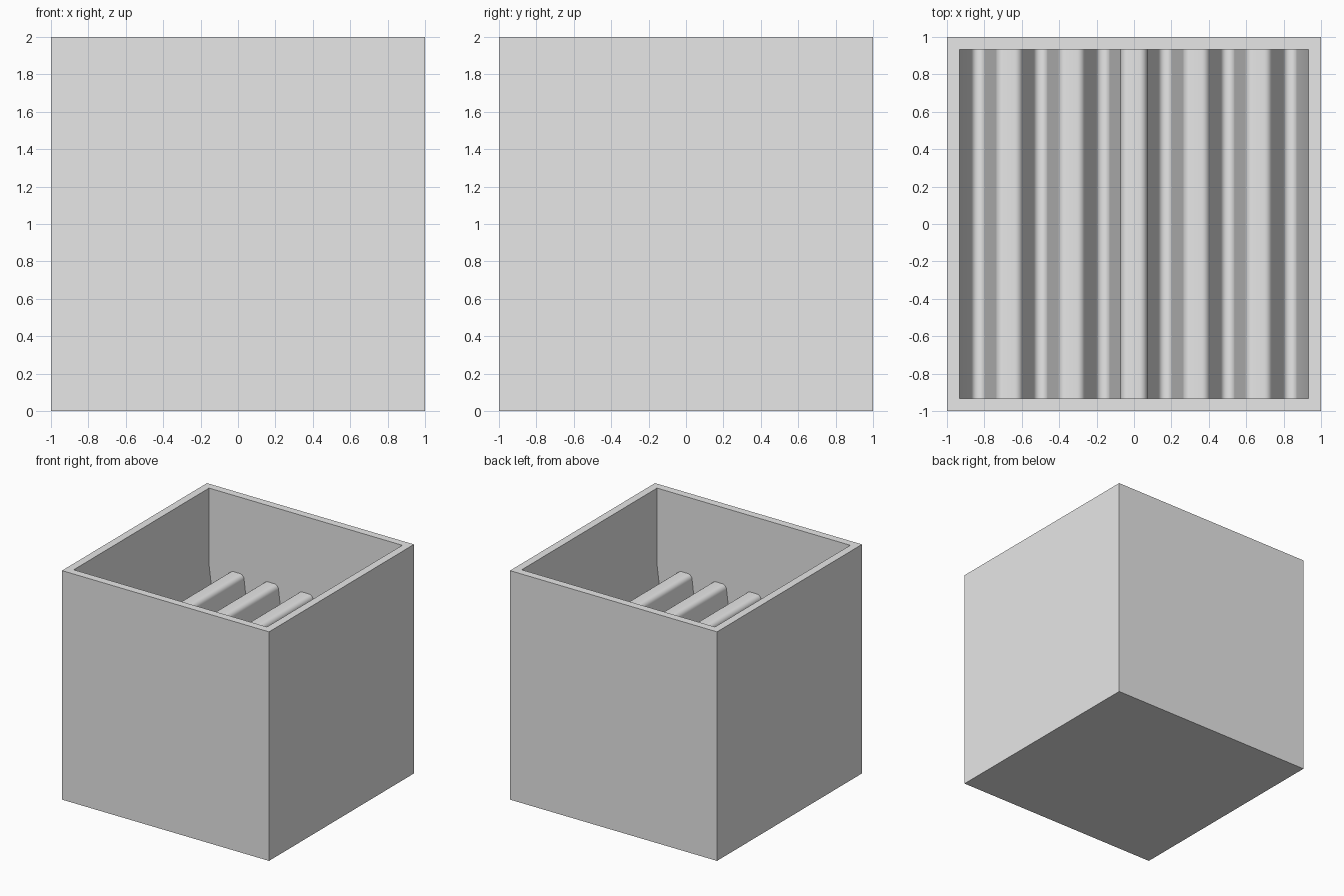
import bpy
import bmesh

old = bpy.data.objects.get("Cube")
if old:
    bpy.data.objects.remove(old, do_unlink=True)

UNIT = 1 / 15            # wall thickness, everything is a multiple of it
INNER = 14 * UNIT        # half width of the cavity
RIDGE_Z = 20 * UNIT      # top of the ridges
VALLEY_Z = 0.8           # bottom of the slots
ABOVE = 2.2              # cutter reaches past the rim

grey = bpy.data.materials.new("light_grey")
grey.use_nodes = True
grey.diffuse_color = (0.8, 0.8, 0.8, 1)
grey.node_tree.nodes["Principled BSDF"].inputs["Base Color"].default_value = (0.8, 0.8, 0.8, 1)


def make_object(name, bm):
    bmesh.ops.recalc_face_normals(bm, faces=bm.faces)
    mesh = bpy.data.meshes.new(name)
    bm.to_mesh(mesh)
    bm.free()
    obj = bpy.data.objects.new(name, mesh)
    bpy.context.collection.objects.link(obj)
    mesh.materials.append(grey)
    return obj


def round_edges(bm, z, offset):
    """Round the lengthwise edges at one height, leaving those at the walls."""
    edges = [e for e in bm.edges
             if all(abs(v.co.z - z) < 1e-4 and abs(v.co.x) < INNER - 0.01 for v in e.verts)
             and abs(e.verts[0].co.y - e.verts[1].co.y) > 1]
    bmesh.ops.bevel(bm, geom=edges, offset=offset, segments=6, profile=0.5,
                    affect='EDGES', clamp_overlap=True)


# Solid block
bm = bmesh.new()
bmesh.ops.create_cube(bm, size=2)
bmesh.ops.translate(bm, verts=bm.verts, vec=(0, 0, 1))
box = make_object("slotted_box", bm)

# Cavity cutter: six tapered slots with ridges between them
profile = [(-INNER, ABOVE)]
for i in range(6):
    centre = (5 * i - 12.5) * UNIT
    profile += [(centre - 1.5 * UNIT, RIDGE_Z), (centre - 0.5 * UNIT, VALLEY_Z),
                (centre + 0.5 * UNIT, VALLEY_Z), (centre + 1.5 * UNIT, RIDGE_Z)]
profile.append((INNER, ABOVE))

bm = bmesh.new()
face = bm.faces.new([bm.verts.new((x, -INNER, z)) for x, z in profile])
ext = bmesh.ops.extrude_face_region(bm, geom=[face], use_keep_orig=True)
moved = [g for g in ext["geom"] if isinstance(g, bmesh.types.BMVert)]
bmesh.ops.translate(bm, verts=moved, vec=(0, 2 * INNER, 0))
round_edges(bm, RIDGE_Z, 0.036)
round_edges(bm, VALLEY_Z, 0.03)
cutter = make_object("cavity_cutter", bm)
cutter.hide_render = True

# Cut the cavity, then drop the cutter
cut = box.modifiers.new("cavity", 'BOOLEAN')
cut.operation = 'DIFFERENCE'
cut.solver = 'EXACT'
cut.object = cutter
bpy.ops.object.select_all(action='DESELECT')
bpy.context.view_layer.objects.active = box
box.select_set(True)
bpy.ops.object.modifier_apply(modifier=cut.name)
bpy.data.objects.remove(cutter, do_unlink=True)

# Smooth fillets, crisp box edges
bpy.ops.object.shade_smooth_by_angle(angle=0.5)
